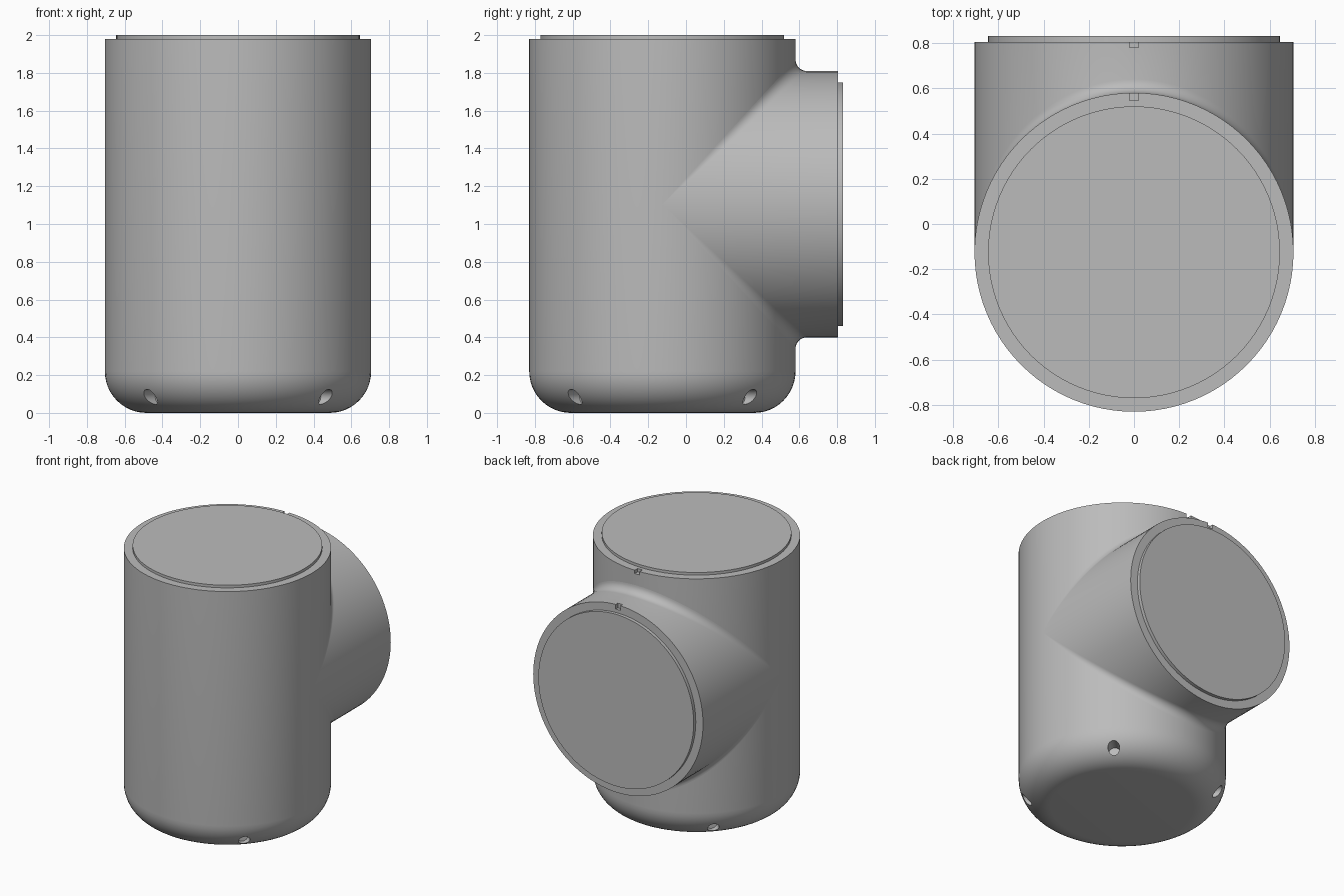
import bpy, bmesh
from math import sin, cos, pi
from mathutils import Vector, Matrix

if "Cube" in bpy.data.objects:
    bpy.data.objects.remove(bpy.data.objects["Cube"])

SEG = 96              # sides of every round part
R = 0.705             # radius of body and branch
CAP_R = 0.645         # radius of the raised end caps
YC = -0.125           # body axis
ZC = 1.105            # branch axis
TOP, END = 1.98, 0.805
BOTTOM_ROUND, JOINT_ROUND = 0.22, 0.06
ANGLES = [2 * pi * i / SEG for i in range(SEG)]

grey = bpy.data.materials.new("plain_grey")
grey.use_nodes = True
colour = (0.5, 0.5, 0.5, 1)
grey.diffuse_color = colour
grey.node_tree.nodes["Principled BSDF"].inputs["Base Color"].default_value = colour


def finish(bm, name):
    bmesh.ops.remove_doubles(bm, verts=bm.verts, dist=1e-5)
    bmesh.ops.recalc_face_normals(bm, faces=bm.faces)
    mesh = bpy.data.meshes.new(name)
    bm.to_mesh(mesh)
    bm.free()
    mesh.materials.append(grey)
    obj = bpy.data.objects.new(name, mesh)
    bpy.context.collection.objects.link(obj)
    return obj


def loft(name, rings):
    """Closed skin over a list of rings with equal point counts."""
    bm = bmesh.new()
    rows = [[bm.verts.new(p) for p in ring] for ring in rings]
    for a, b in zip(rows, rows[1:]):
        for i in range(SEG):
            j = (i + 1) % SEG
            bm.faces.new((a[i], a[j], b[j], b[i]))
    bm.faces.new(rows[0])
    bm.faces.new(rows[-1])
    return finish(bm, name)


def cylinder(name, radius, depth, matrix, sides=SEG):
    bm = bmesh.new()
    bmesh.ops.create_cone(bm, cap_ends=True, segments=sides, radius1=radius,
                          radius2=radius, depth=depth, matrix=matrix)
    return finish(bm, name)


def block(name, centre, size):
    bm = bmesh.new()
    bmesh.ops.create_cube(bm, size=1, matrix=Matrix.LocRotScale(centre, None, size))
    return finish(bm, name)


def select_only(obj):
    bpy.ops.object.select_all(action="DESELECT")
    obj.select_set(True)
    bpy.context.view_layer.objects.active = obj


def cut(obj, cutter):
    cutter.hide_render = True
    mod = obj.modifiers.new("cut", "BOOLEAN")
    mod.operation, mod.solver, mod.object = "DIFFERENCE", "EXACT", cutter
    select_only(obj)
    bpy.ops.object.modifier_apply(modifier=mod.name)
    bpy.data.objects.remove(cutter)


# Upright body with a rounded bottom edge
profile = []
for k in range(13):
    a = pi / 2 * k / 12
    profile.append((R - BOTTOM_ROUND * (1 - sin(a)), BOTTOM_ROUND * (1 - cos(a))))
profile.append((R, TOP))
body = loft("body", [[(r * sin(t), YC + r * cos(t), z) for t in ANGLES]
                     for r, z in profile])


# Side branch, blended into the body by a rolling-ball fillet
def joint_point(t, f):
    s = cos(t)
    centre = Vector((sin(t), abs(s), s)) * (R + JOINT_ROUND)
    to_body = Vector((-sin(t), -abs(s), 0))
    to_branch = Vector((-sin(t), 0, -s))
    direction = to_body.slerp(to_branch, f) if abs(s) > 1e-4 else to_body
    return centre + direction * JOINT_ROUND + Vector((0, YC, ZC))


rings = [[(R / 2 * sin(t), YC, ZC + R / 2 * cos(t)) for t in ANGLES]]
rings += [[joint_point(t, k / 8) for t in ANGLES] for k in range(9)]
rings.append([(R * sin(t), END, ZC + R * cos(t)) for t in ANGLES])
branch = loft("side_branch", rings)

# Raised end caps
top_cap = cylinder("top_cap", CAP_R, 0.06, Matrix.Translation((0, YC, 1.97)))
side_cap = cylinder("side_cap", CAP_R, 0.06, Matrix.Translation((0, 0.80, ZC))
                    @ Matrix.Rotation(pi / 2, 4, "X"))

# Four drain holes around the rounded bottom edge
for k in range(4):
    place = (Matrix.Translation((0, YC, 0.085))
             @ Matrix.Rotation(pi / 4 + k * pi / 2, 4, "Z")
             @ Matrix.Translation((0.7, 0, 0)) @ Matrix.Rotation(pi / 2, 4, "Y"))
    cut(body, cylinder("hole_cutter", 0.04, 0.24, place, 24))

# Alignment notches in both rims
cut(body, block("notch_cutter", (0, YC + 0.72, TOP), (0.04, 0.1, 0.05)))
cut(branch, block("notch_cutter", (0, END, ZC + 0.72), (0.04, 0.05, 0.1)))

for part in (body, branch, top_cap, side_cap):
    select_only(part)
    bpy.ops.object.shade_smooth_by_angle(angle=pi / 6)
